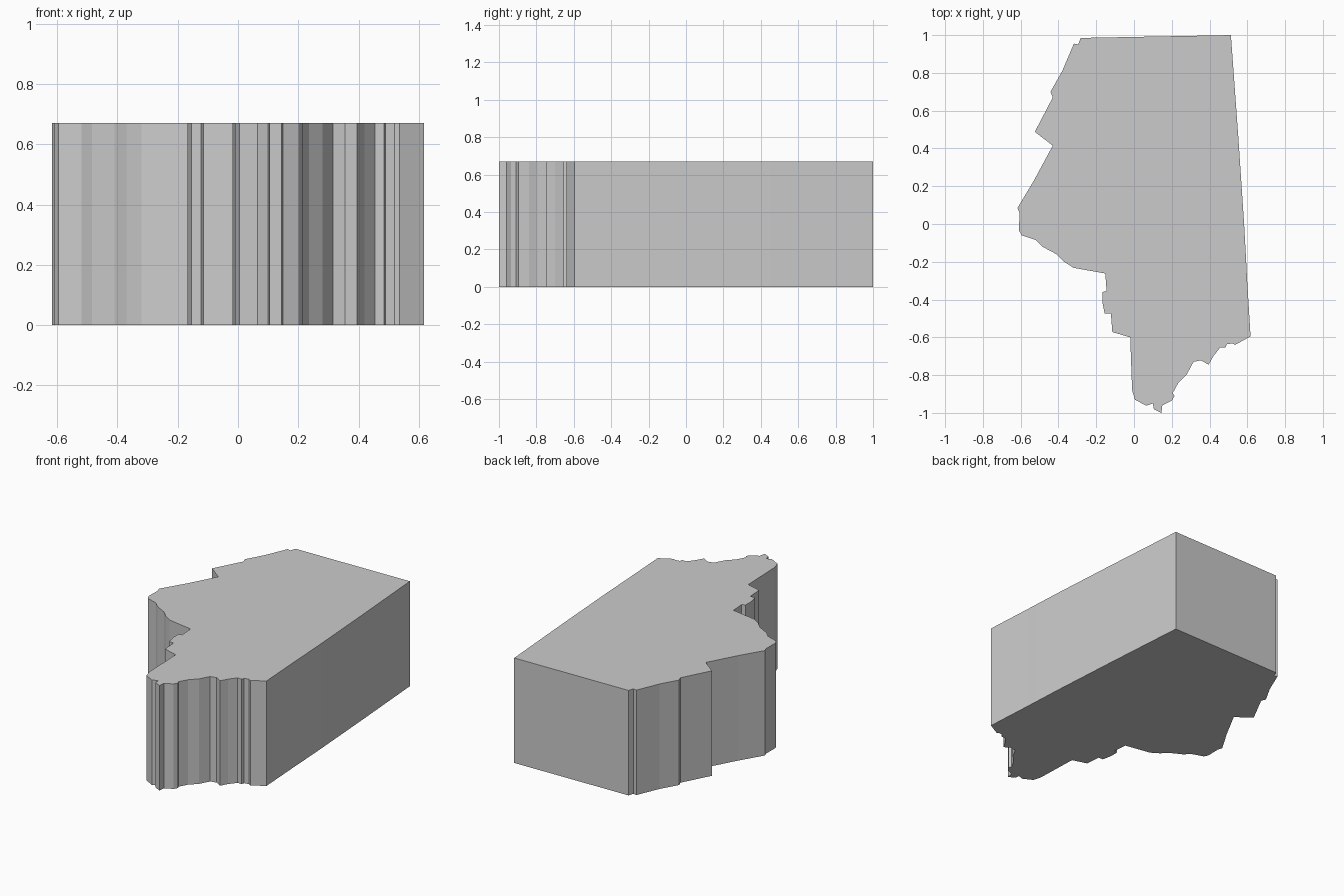
import bpy, bmesh
from mathutils import Vector

HEIGHT = 0.67

# Straight right and back edges, then the ragged front and left edges (clockwise from back right)
right_edge = [(0.513, 1.0), (0.553, 0.45), (0.583, 0.0), (0.594, -0.2), (0.598, -0.28), (0.617, -0.595)]
front_edge = [
    (0.535, -0.64), (0.52, -0.632), (0.49, -0.637), (0.485, -0.655), (0.455, -0.655),
    (0.42, -0.70), (0.395, -0.745), (0.355, -0.722), (0.315, -0.73), (0.28, -0.795),
    (0.235, -0.84), (0.205, -0.895), (0.215, -0.91), (0.20, -0.935), (0.15, -0.96),
    (0.145, -1.0), (0.105, -0.98), (0.10, -0.95), (0.065, -0.962), (0.005, -0.93),
    (-0.01, -0.88), (-0.02, -0.60)]
left_edge = [
    (-0.115, -0.572), (-0.122, -0.475), (-0.155, -0.475), (-0.168, -0.41), (-0.168, -0.36),
    (-0.145, -0.355), (-0.152, -0.262), (-0.32, -0.232), (-0.37, -0.20), (-0.41, -0.16),
    (-0.485, -0.12), (-0.52, -0.085), (-0.595, -0.06), (-0.608, -0.035), (-0.607, 0.06),
    (-0.617, 0.085), (-0.53, 0.23), (-0.43, 0.415), (-0.525, 0.488), (-0.43, 0.67),
    (-0.442, 0.70), (-0.38, 0.81), (-0.318, 0.955), (-0.295, 0.95), (-0.283, 0.985)]

# Flat outline extruded into a solid slab
bm = bmesh.new()
base = bm.faces.new([bm.verts.new((x, y, 0)) for x, y in right_edge + front_edge + left_edge])
top = bmesh.ops.extrude_face_region(bm, geom=[base], use_keep_orig=True)
bmesh.ops.translate(bm, vec=Vector((0, 0, HEIGHT)),
                    verts=[v for v in top["geom"] if isinstance(v, bmesh.types.BMVert)])
bmesh.ops.recalc_face_normals(bm, faces=bm.faces)

mesh = bpy.data.meshes.new("region_slab")
bm.to_mesh(mesh)
bm.free()
slab = bpy.data.objects.new("region_slab", mesh)
bpy.context.collection.objects.link(slab)
